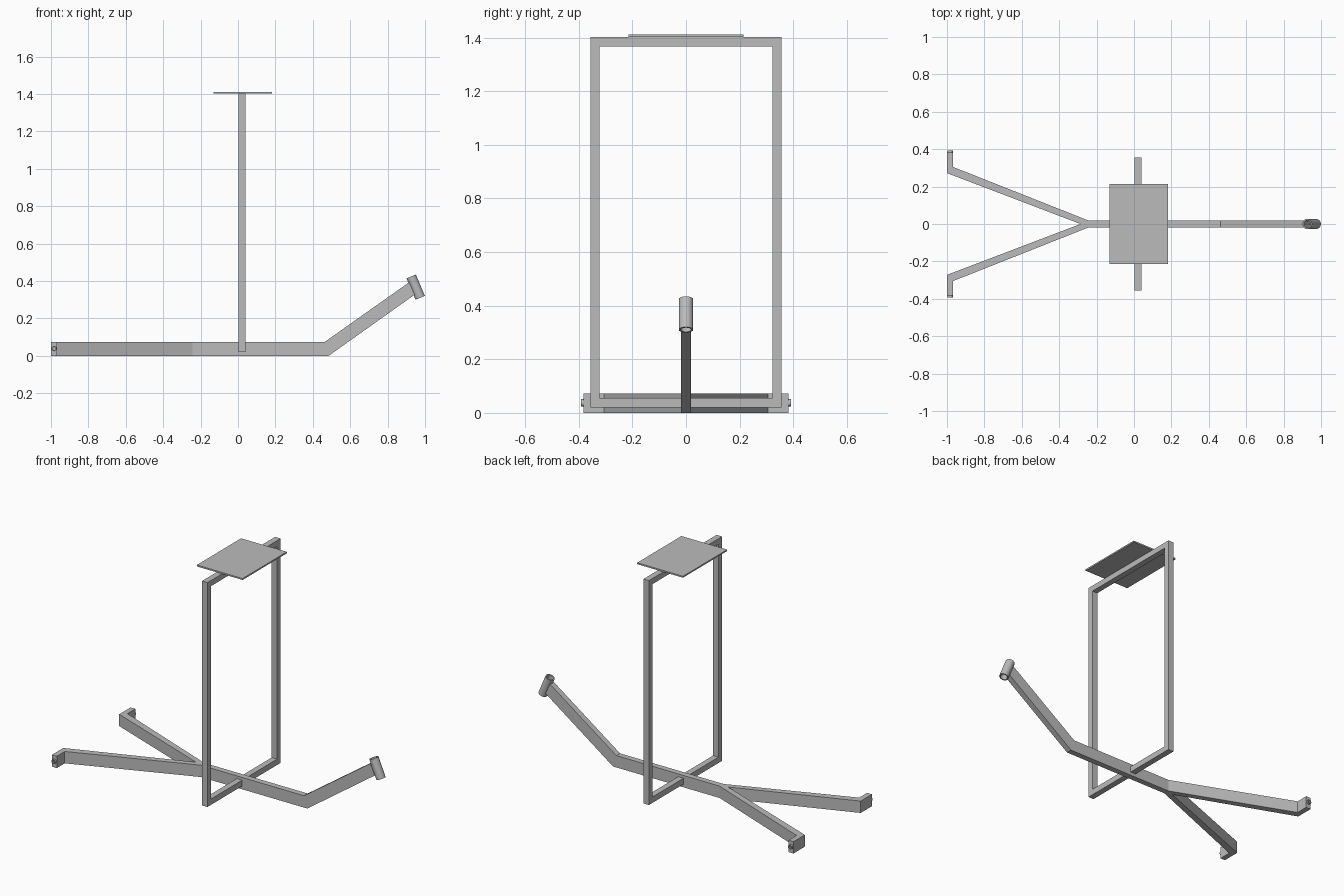
import bpy, bmesh, math
from mathutils import Vector

if "Cube" in bpy.data.objects:
    bpy.data.objects.remove(bpy.data.objects["Cube"], do_unlink=True)

GREY = (0.5, 0.5, 0.5, 1.0)
metal = bpy.data.materials.new("grey_metal")
metal.use_nodes = True
metal.diffuse_color = GREY
metal.node_tree.nodes["Principled BSDF"].inputs["Base Color"].default_value = GREY


def finish(name, bm):
    """Turn a bmesh into a named grey object."""
    bmesh.ops.recalc_face_normals(bm, faces=bm.faces)
    mesh = bpy.data.meshes.new(name)
    bm.to_mesh(mesh)
    bm.free()
    mesh.materials.append(metal)
    obj = bpy.data.objects.new(name, mesh)
    bpy.context.collection.objects.link(obj)
    return obj


def extrude(name, points, direction):
    """Extrude a flat outline along a direction."""
    bm = bmesh.new()
    face = bm.faces.new([bm.verts.new(p) for p in points])
    new = bmesh.ops.extrude_face_region(bm, geom=[face], use_keep_orig=True)["geom"]
    moved = [g for g in new if isinstance(g, bmesh.types.BMVert)]
    bmesh.ops.translate(bm, verts=moved, vec=direction)
    return finish(name, bm)


def tube(name, start, end, outer, inner, sides=32):
    """Open hollow cylinder between two points."""
    start, end = Vector(start), Vector(end)
    turn = (end - start).to_track_quat("Z", "Y")
    bm = bmesh.new()
    rings = []
    for centre, radius in ((start, outer), (end, outer), (end, inner), (start, inner)):
        ring = []
        for i in range(sides):
            a = math.tau * i / sides
            ring.append(bm.verts.new(centre + turn @ Vector((math.cos(a) * radius, math.sin(a) * radius, 0))))
        rings.append(ring)
    for k in range(4):
        a, b = rings[k], rings[(k + 1) % 4]
        for i in range(sides):
            j = (i + 1) % sides
            bm.faces.new((a[i], a[j], b[j], b[i])).smooth = True
    obj = finish(name, bm)
    obj.data.set_sharp_from_angle(angle=math.radians(40))
    return obj


HEIGHT = 0.073
HALF = 0.018

# Central beam with rising front section
beam = [(-0.265, 0), (0.485, 0), (0.944, 0.326), (0.915, 0.393), (0.462, HEIGHT), (-0.265, HEIGHT)]
extrude("main_beam", [(x, -HALF, z) for x, z in beam], (0, 2 * HALF, 0))

# Steering head at the front of the beam
tube("head_tube", (0.974, 0, 0.310), (0.926, 0, 0.424), 0.027, 0.020)

# Forked rear arms with turned-out feet and axle sockets
arm = [(-0.286, 0), (-0.242, 0), (-0.242, HALF), (-0.967, 0.305),
       (-0.967, 0.382), (-1, 0.382), (-1, 0.272)]
for side, label in ((1, "back"), (-1, "front")):
    extrude(label + "_rear_arm", [(x, y * side, 0) for x, y in arm], (0, 0, HEIGHT))
    tube(label + "_axle_socket", (-0.983, 0.36 * side, 0.038),
         (-0.983, 0.392 * side, 0.038), 0.014, 0.008, 20)

# Upright rectangular hoop
bm = bmesh.new()
loops = []
for x in (0.004, 0.041):
    for w, low, high in ((0.356, 0.02, 1.402), (0.322, 0.056, 1.367)):
        loops.append([bm.verts.new((x, y, z)) for y, z in ((-w, low), (w, low), (w, high), (-w, high))])
for a, b in ((0, 1), (2, 3), (0, 2), (1, 3)):
    for i in range(4):
        j = (i + 1) % 4
        bm.faces.new((loops[a][i], loops[a][j], loops[b][j], loops[b][i]))
finish("upright_frame", bm)

# Flat plate on top of the hoop
extrude("top_plate", [(-0.13, -0.215, 1.402), (0.182, -0.215, 1.402),
                      (0.182, 0.215, 1.402), (-0.13, 0.215, 1.402)], (0, 0, 0.009))
